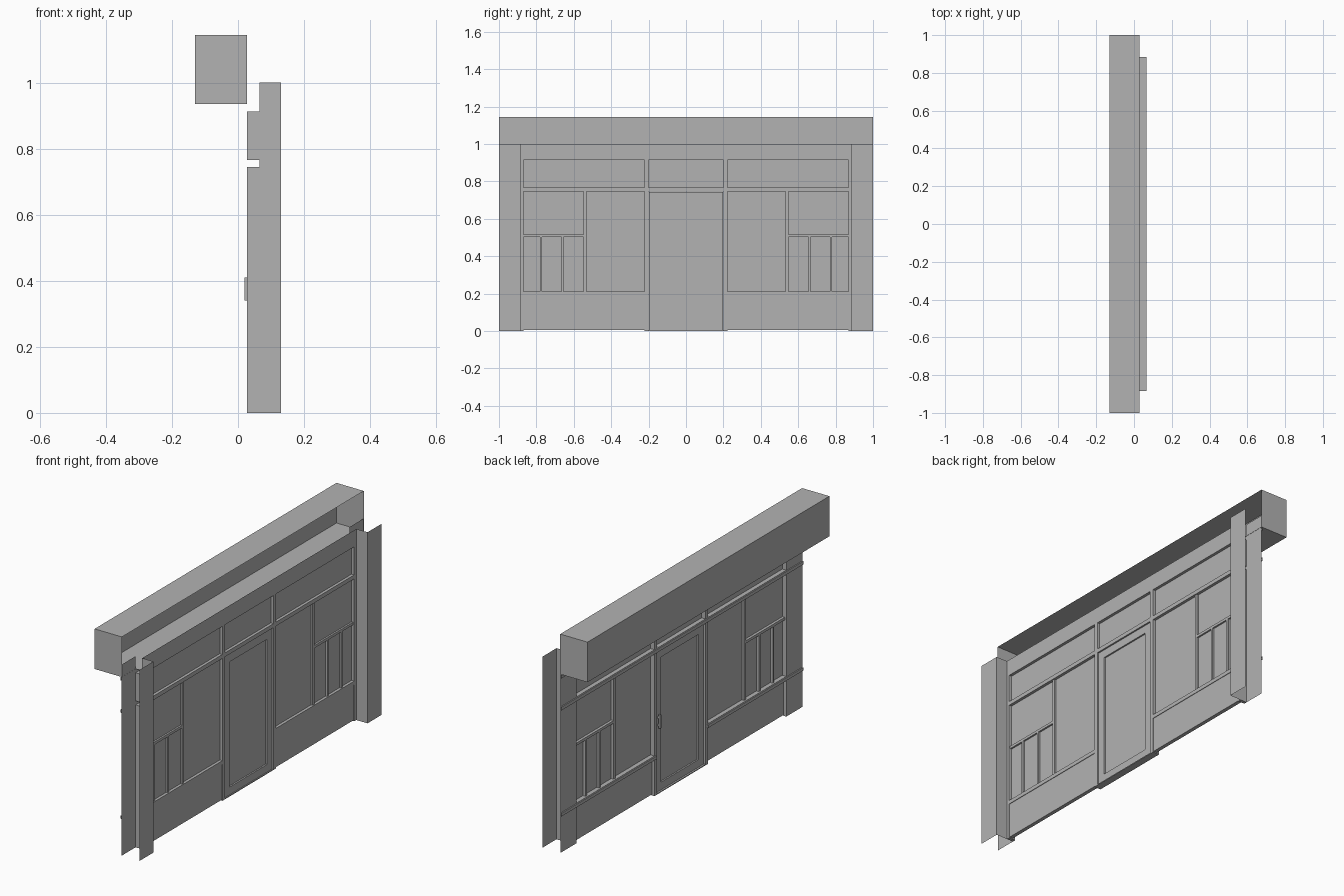
import bpy, bmesh
from mathutils import Vector

old = bpy.data.objects.get("Cube")
if old:
    bpy.data.objects.remove(old, do_unlink=True)

grey = bpy.data.materials.new("plain grey")
grey.use_nodes = True
grey.diffuse_color = (0.45, 0.45, 0.45, 1)
grey.node_tree.nodes["Principled BSDF"].inputs["Base Color"].default_value = (0.45, 0.45, 0.45, 1)


def finish(name, bm):
    mesh = bpy.data.meshes.new(name)
    bm.to_mesh(mesh)
    bm.free()
    mesh.materials.append(grey)
    obj = bpy.data.objects.new(name, mesh)
    bpy.context.collection.objects.link(obj)
    return obj


def box(name, x, y, z, open_sides=()):
    """Box between ranges; open_sides lists the normals of faces left out."""
    lo = Vector((x[0], min(y), z[0]))
    hi = Vector((x[1], max(y), z[1]))
    bm = bmesh.new()
    bmesh.ops.create_cube(bm, size=1)
    for v in bm.verts:
        v.co = (lo + hi) / 2 + v.co * (hi - lo)
    bm.normal_update()
    gone = [f for f in bm.faces if any(f.normal.dot(Vector(s)) > 0.9 for s in open_sides)]
    bmesh.ops.delete(bm, geom=gone, context='FACES')
    return finish(name, bm)


def sheet(name, points):
    bm = bmesh.new()
    bm.faces.new([bm.verts.new(p) for p in points])
    return finish(name, bm)


def upright(name, x, y, z):
    """Single sheet facing the street."""
    a, b = sorted(y)
    return sheet(name, [(x, a, z[0]), (x, b, z[0]), (x, b, z[1]), (x, a, z[1])])


ENDS = [(0, 1, 0), (0, -1, 0)]
WALL, FACE, GLASS, OUT = 0.027, 0.065, 0.05, 0.13
EDGE, POST = 0.885, 0.21

# Shutter housing, open towards the street, and the fascia
box("shutter_housing", (-OUT, 0.028), (-1, 1), (0.935, 1.145), [(1, 0, 0)])
upright("fascia", FACE, (-EDGE, EDGE), (0.915, 1.0))

# Horizontal rails: hollow bars with a thin back clip running to both ends
for name, z in (("top_rail", (0.913, 0.934)), ("transom_rail", (0.745, 0.766))):
    box(name, (WALL, FACE), (-EDGE, EDGE), z, ENDS)
    box(name + "_clip", (0.021, WALL), (-1, 1), (z[0] + 0.002, z[1] - 0.002), ENDS)

for side, s in (("left", 1), ("right", -1)):
    # Pilaster front, its return and the wall strip behind it
    upright(side + "_pilaster_front", OUT, (s * EDGE, s), (0, 1))
    ring = [(FACE, s * EDGE, 0), (OUT, s * EDGE, 0), (OUT, s * EDGE, 1), (FACE, s * EDGE, 1)]
    sheet(side + "_pilaster_return", ring if s > 0 else ring[::-1])
    upright(side + "_wall_strip", WALL, (s * EDGE, s), (0, 1))

    # Sill rail and the panel below the window
    box(side + "_sill_rail", (WALL, FACE), (s * POST, s * EDGE), (0.19, 0.21))
    box(side + "_sill_clip", (0.021, WALL), (s * POST, s), (0.192, 0.208), ENDS)
    box(side + "_stall_panel", (0.042, 0.062), (s * POST, s * EDGE), (0.005, 0.19))

    # Window glass and transom glass
    upright(side + "_window_glass", GLASS, (s * POST, s * EDGE), (0.21, 0.745))
    upright(side + "_transom_glass", GLASS, (s * POST, s * EDGE), (0.766, 0.913))

    # Posts beside the door and at the pilaster
    for part, y in (("door_post", (0.2, 0.222)), ("end_post", (0.868, EDGE))):
        for level, z in (("lower", (0, 0.745)), ("upper", (0.766, 0.913))):
            box(f"{side}_{level}_{part}", (WALL, FACE), (s * y[0], s * y[1]), z)

    # Glazing bars
    def bar(name, y, z):
        box(f"{side}_{name}", (0.036, 0.059), (s * y[0], s * y[1]), z)

    bar("main_bar", (0.533, 0.547), (0.21, 0.745))
    bar("cross_bar", (0.547, 0.868), (0.503, 0.517))
    for i, y in enumerate((0.66, 0.775)):
        bar(f"small_bar_{i + 1}", (y - 0.006, y + 0.006), (0.21, 0.503))

# Door frame, inset door glass, handle and the light above
upright("door_transom_glass", GLASS, (-0.2, 0.2), (0.766, 0.913))
for s in (1, -1):
    box("door_stile", (0.036, 0.06), (s * 0.155, s * 0.197), (0.005, 0.742))
for name, z in (("door_bottom", (0.005, 0.045)), ("door_top", (0.70, 0.742))):
    box(name, (0.036, 0.06), (-0.155, 0.155), z)
box("door_glass", (0.044, 0.052), (-0.155, 0.155), (0.045, 0.70))
box("door_handle", (0.02, 0.03), (0.175, 0.185), (0.34, 0.41))
for z in (0.35, 0.39):
    box("handle_mount", (0.03, 0.036), (0.176, 0.184), (z, z + 0.01))
box("threshold", (WALL, FACE), (-0.2, 0.2), (0, 0.005))
